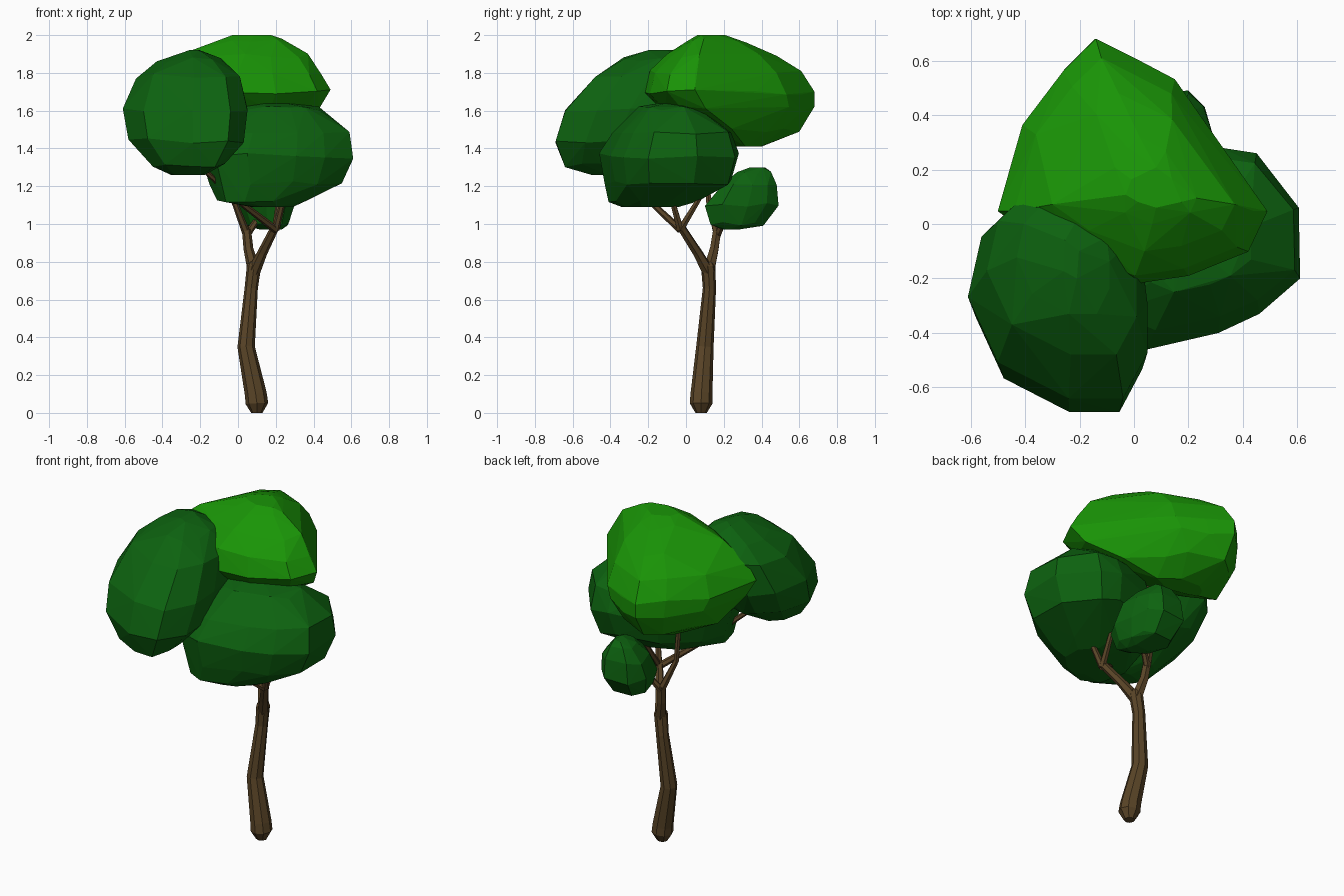
import bpy, bmesh, math, random
from mathutils import Vector

random.seed(4)


def material(name, rgb):
    m = bpy.data.materials.new(name)
    m.diffuse_color = (*rgb, 1)
    return m


BARK = material("bark", (0.10, 0.058, 0.02))
DARK = material("dark_leaf", (0.004, 0.125, 0.005))
LIGHT = material("light_leaf", (0.01, 0.30, 0.002))


def finish(name, bm, mat):
    bmesh.ops.recalc_face_normals(bm, faces=bm.faces)
    me = bpy.data.meshes.new(name)
    bm.to_mesh(me)
    bm.free()
    me.materials.append(mat)
    ob = bpy.data.objects.new(name, me)
    bpy.context.collection.objects.link(ob)


def tube(name, path, sides=8):
    """Faceted limb through (x, y, z, radius) points."""
    bm = bmesh.new()
    pts = [Vector(p[:3]) for p in path]
    rings = []
    for i, p in enumerate(pts):
        d = (pts[min(i + 1, len(pts) - 1)] - pts[max(i - 1, 0)]).normalized()
        u = Vector((0, 1, 0)).cross(d).normalized()
        v = d.cross(u)
        r = path[i][3]
        rings.append([bm.verts.new(p + r * (u * math.cos(a) + v * math.sin(a)))
                      for a in (2 * math.pi * k / sides for k in range(sides))])
    for a, b in zip(rings, rings[1:]):
        for k in range(sides):
            n = (k + 1) % sides
            bm.faces.new((a[k], a[n], b[n], b[k]))
    bm.faces.new(rings[0])
    bm.faces.new(rings[-1])
    finish(name, bm, BARK)


def clump(name, outline, sections, mat, merge=0.05):
    """Faceted leaf mass: plan outline fitted into a box (z, x0, x1, y0, y1) per level."""
    xs, ys = zip(*outline)
    bm = bmesh.new()
    for z, x0, x1, y0, y1 in sections:
        wobble = 0 if z in (sections[0][0], sections[-1][0]) else 0.3 * merge
        for x, y in outline:
            fx = (x - min(xs)) / (max(xs) - min(xs))
            fy = (y - min(ys)) / (max(ys) - min(ys))
            bm.verts.new((x0 + fx * (x1 - x0), y0 + fy * (y1 - y0),
                          z + random.uniform(-wobble, wobble)))
    bmesh.ops.remove_doubles(bm, verts=bm.verts, dist=merge)
    bmesh.ops.convex_hull(bm, input=bm.verts)
    loose = [v for v in bm.verts if not v.link_faces]
    bmesh.ops.delete(bm, geom=loose, context='VERTS')
    finish(name, bm, mat)


# Trunk
tube("trunk", [(0.10, 0.08, 0.0, 0.03), (0.10, 0.08, 0.05, 0.06), (0.094, 0.082, 0.1, 0.058),
               (0.043, 0.1, 0.35, 0.046), (0.07, 0.124, 0.66, 0.035), (0.085, 0.117, 0.78, 0.038),
               (0.087, 0.115, 0.8, 0.025)])

# Main limbs and twigs
limbs = {
    "right_limb": [(0.085, 0.117, 0.75, 0.034), (0.13, 0.06, 0.85, 0.026), (0.2, -0.03, 0.99, 0.022)],
    "back_limb": [(0.085, 0.12, 0.75, 0.034), (0.055, 0.15, 0.87, 0.026), (0.045, 0.165, 0.97, 0.024)],
    "front_left_branch": [(0.2, -0.03, 0.97, 0.02), (0.03, -0.17, 1.1, 0.016), (-0.22, -0.34, 1.32, 0.013)],
    "right_branch": [(0.2, -0.03, 0.97, 0.02), (0.245, -0.08, 1.15, 0.014), (0.26, -0.1, 1.25, 0.01)],
    "inner_branch": [(0.2, -0.03, 0.97, 0.02), (0.22, 0.08, 1.15, 0.014), (0.2, 0.1, 1.3, 0.01)],
    "top_branch": [(0.045, 0.165, 0.95, 0.022), (-0.02, 0.12, 1.12, 0.016), (-0.03, 0.1, 1.4, 0.013)],
    "top_twig_right": [(-0.03, 0.1, 1.38, 0.012), (0.01, 0.12, 1.55, 0.01)],
    "top_twig_left": [(-0.03, 0.1, 1.38, 0.012), (-0.06, 0.12, 1.55, 0.01)],
    "small_branch": [(0.045, 0.165, 0.94, 0.02), (0.1, 0.2, 1.02, 0.016), (0.15, 0.27, 1.1, 0.012)],
}
for name, path in limbs.items():
    tube(name, path, 6)

# Front left leaves
clump("front_left_leaves",
      [(-.61, -.27), (-.56, -.02), (-.45, .1), (-.36, .1), (-.16, .05), (.03, -.12),
       (.05, -.3), (.05, -.5), (-.04, -.69), (-.24, -.69), (-.5, -.54)],
      [(1.26, -.37, -.17, -.5, -.38), (1.31, -.45, -.07, -.64, -.27), (1.44, -.58, .03, -.69, -.04),
       (1.6, -.61, .05, -.64, .06), (1.78, -.54, .01, -.48, .1), (1.87, -.43, -.09, -.33, .06),
       (1.92, -.27, -.2, -.2, -.06)], DARK)

# Right leaves
clump("right_leaves",
      [(.61, -.2), (.605, .06), (.45, .26), (.32, .28), (.05, .2), (-.15, .02),
       (-.2, -.15), (-.12, -.38), (.05, -.46), (.31, -.4), (.46, -.33)],
      [(1.09, .07, .29, -.34, -.04), (1.13, -.11, .36, -.41, .06), (1.22, -.15, .55, -.43, .24),
       (1.36, -.2, .61, -.46, .28), (1.49, -.15, .59, -.39, .24), (1.61, .02, .43, -.25, .09),
       (1.65, .14, .2, -.1, -.05)], DARK)

# Top leaves
clump("top_leaves",
      [(-.14, .69), (.0, .62), (.15, .54), (.26, .38), (.37, .2), (.49, .05), (.42, -.1), (.2, -.19),
       (0, -.22), (-.3, -.1), (-.5, .05), (-.41, .37), (-.26, .57)],
      [(1.41, -.2, .1, .27, .42), (1.5, -.38, .28, .09, .6), (1.61, -.47, .43, -.14, .68),
       (1.7, -.5, .49, -.22, .68), (1.8, -.44, .44, -.19, .61), (1.89, -.3, .37, -.1, .48),
       (1.97, -.1, .23, .0, .32), (2.0, -.03, .19, .06, .22)], LIGHT)

# Small back leaves
clump("small_back_leaves",
      [(0, .38), (.05, .48), (.2, .49), (.26, .43), (.29, .33), (.3, .2), (.25, .11), (.15, .12),
       (.04, .22)],
      [(0.97, .12, .23, .19, .29), (1.0, .04, .27, .13, .41), (1.1, 0, .3, .1, .49),
       (1.2, .02, .29, .18, .48), (1.27, .08, .24, .27, .45), (1.3, .13, .2, .34, .42)], DARK, 0.04)
